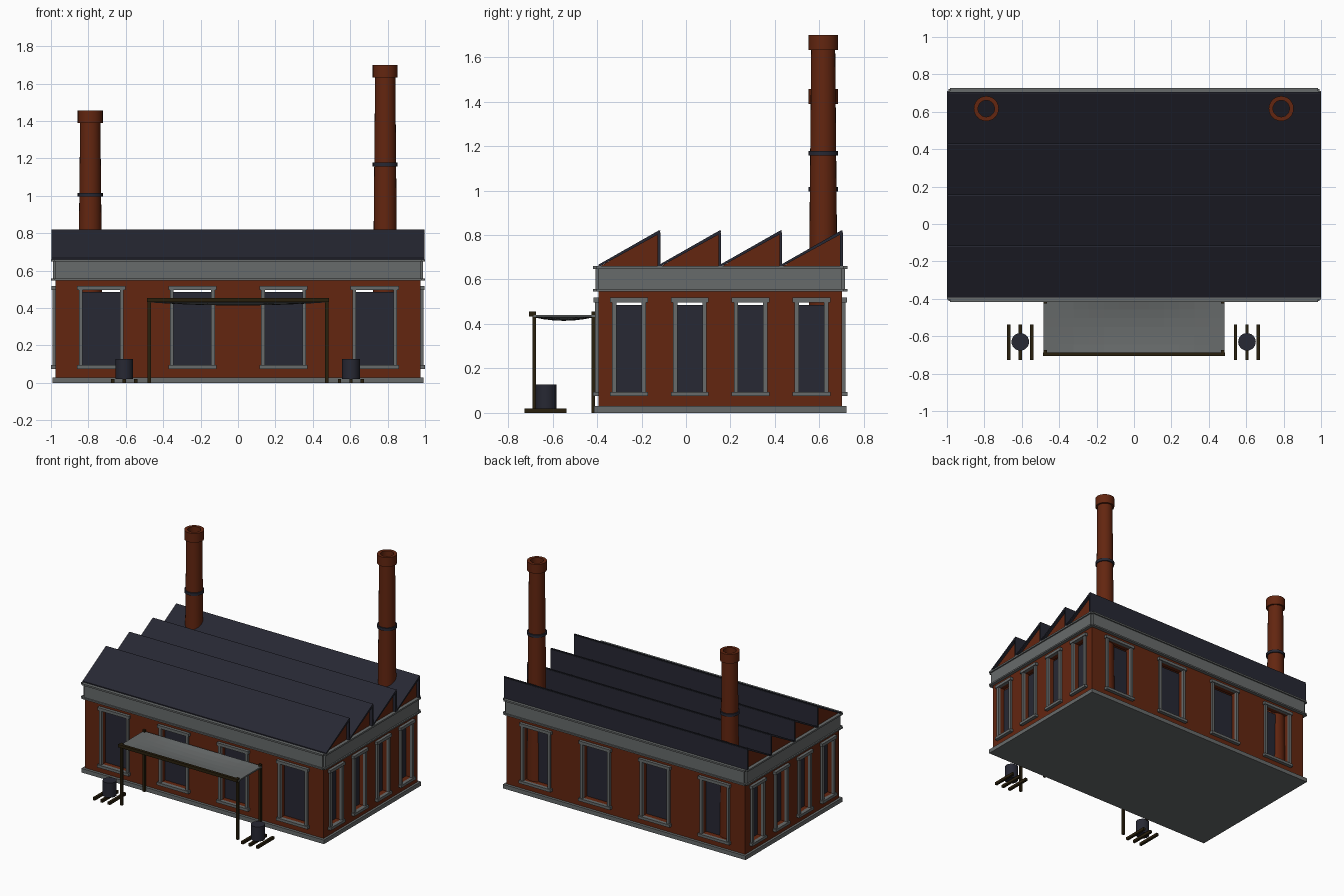
import bpy, bmesh, math
from mathutils import Matrix, Vector

if "Cube" in bpy.data.objects:
    bpy.data.objects.remove(bpy.data.objects["Cube"])


def material(name, rgb):
    m = bpy.data.materials.new(name)
    m.diffuse_color = (*rgb, 1)
    m.use_nodes = True
    m.node_tree.nodes["Principled BSDF"].inputs["Base Color"].default_value = m.diffuse_color
    return m


BRICK = material("red_brick", (0.125, 0.019, 0.005))
STONE = material("grey_stone", (0.135, 0.145, 0.145))
SLATE = material("dark_slate", (0.020, 0.021, 0.033))
WOOD = material("dark_wood", (0.022, 0.014, 0.004))


def finish(name, bm, mat, matrix=None):
    bmesh.ops.recalc_face_normals(bm, faces=bm.faces[:])
    me = bpy.data.meshes.new(name)
    bm.to_mesh(me)
    bm.free()
    ob = bpy.data.objects.new(name, me)
    if mat:
        me.materials.append(mat)
    if matrix:
        ob.matrix_world = matrix
    bpy.context.collection.objects.link(ob)
    return ob


def add_box(bm, lo, hi):
    lo, hi = Vector(lo), Vector(hi)
    m = Matrix.Translation((lo + hi) / 2) @ Matrix.Diagonal((*(hi - lo), 1))
    return bmesh.ops.create_cube(bm, size=1, matrix=m)["verts"]


def boxes(name, mat, ranges, matrix=None):
    bm = bmesh.new()
    for lo, hi in ranges:
        add_box(bm, lo, hi)
    return finish(name, bm, mat, matrix)


def prism(name, mat, profile, half):
    """Extrude a (y, z) profile along x."""
    bm = bmesh.new()
    f = bm.faces.new([bm.verts.new((-half, y, z)) for y, z in profile])
    r = bmesh.ops.extrude_face_region(bm, geom=[f])
    vs = [v for v in r["geom"] if isinstance(v, bmesh.types.BMVert)]
    bmesh.ops.translate(bm, verts=vs, vec=(2 * half, 0, 0))
    return finish(name, bm, mat)


def lathe(name, mat, profile, loc, n=24, closed=True):
    """Revolve an (r, z) profile about z."""
    bm = bmesh.new()
    rings = [[bm.verts.new((r * math.cos(2 * math.pi * i / n), r * math.sin(2 * math.pi * i / n), z))
              for i in range(n)] for r, z in profile]
    pairs = list(zip(rings, rings[1:] + rings[:1])) if closed else list(zip(rings, rings[1:]))
    for a, b in pairs:
        for i in range(n):
            j = (i + 1) % n
            bm.faces.new((a[i], a[j], b[j], b[i]))
    if not closed:
        bm.faces.new(rings[0])
        bm.faces.new(rings[-1])
    ob = finish(name, bm, mat, Matrix.Translation(loc))
    bpy.context.view_layer.objects.active = ob
    ob.select_set(True)
    bpy.ops.object.shade_smooth_by_angle(angle=math.radians(30))
    ob.select_set(False)
    return ob


# Main dimensions
HX, HY, CY = 0.975, 0.547, 0.154
Z0, Z1 = 0.095, 0.498          # window opening heights
XS = [HX * k / 4 for k in (-3, -1, 1, 3)]
YS = [HY * k / 4 for k in (-3, -1, 1, 3)]
WX, WY = 0.102, 0.058          # window half widths, long and short walls
T = 0.04                       # wall thickness

# Hollow brick walls
bm = bmesh.new()
add_box(bm, (-HX, CY - HY, 0.03), (HX, CY + HY, 0.66))
inner = add_box(bm, (-HX + T, CY - HY + T, 0.04), (HX - T, CY + HY - T, 0.65))
inner_faces = {f for v in inner for f in v.link_faces}
me = bpy.data.meshes.new("brick_walls")
bmesh.ops.reverse_faces(bm, faces=list(inner_faces))
bm.to_mesh(me)
bm.free()
me.materials.append(BRICK)
walls = bpy.data.objects.new("brick_walls", me)
bpy.context.collection.objects.link(walls)

# Window openings cut right through
cut_a = boxes("cutter_long", BRICK, [((x - WX, -1, Z0), (x + WX, 1, Z1)) for x in XS])
cut_b = boxes("cutter_short", BRICK, [((-1.2, CY + y - WY, Z0), (1.2, CY + y + WY, Z1)) for y in YS])
bpy.context.view_layer.objects.active = walls
for c in (cut_a, cut_b):
    c.hide_render = True
    mod = walls.modifiers.new("openings", 'BOOLEAN')
    mod.operation, mod.solver, mod.object = 'DIFFERENCE', 'EXACT', c
    bpy.ops.object.modifier_apply(modifier=mod.name)
for c in (cut_a, cut_b):
    bpy.data.objects.remove(c)

# Plinth
boxes("plinth", STONE, [((-HX - 0.017, CY - HY - 0.02, 0), (HX + 0.017, CY + HY + 0.02, 0.03))])

# Window frames, panes and cornice on each side
for k, side in enumerate(("front", "right", "back", "left")):
    m = Matrix.Translation((0, CY, 0)) @ Matrix.Rotation(k * math.pi / 2, 4, 'Z')
    dist, half, us, w = (HY, HX, XS, WX) if k % 2 == 0 else (HX, HY, YS, WY)
    d = -dist
    frames, panes = [], []
    for u in us:
        for s in (-1, 1):
            a, b = sorted((u + s * (w - 0.002), u + s * (w + 0.018)))
            frames.append(((a, d - 0.016, Z0), (b, d + 0.004, Z1)))
        frames.append(((u - w - 0.027, d - 0.022, Z1 - 0.002), (u + w + 0.027, d + 0.004, 0.518)))
        frames.append(((u - w - 0.027, d - 0.025, 0.075), (u + w + 0.027, d + 0.004, Z0)))
        panes.append(((u - w, d + 0.036, Z0), (u + w, d + 0.044, 0.486)))
    boxes(side + "_window_frames", STONE, frames, m)
    boxes(side + "_window_panes", SLATE, panes, m)
    boxes(side + "_cornice", STONE, [
        ((-half, d - 0.015, 0.552), (half, d, 0.652)),
        ((-half - 0.01, d - 0.025, 0.648), (half + 0.01, d, 0.66)),
        ((-half - 0.01, d - 0.025, 0.547), (half + 0.01, d, 0.558))], m)

# Sawtooth roof: brick gables with slate slopes and upright backs
P = 2 * HY / 4
for i in range(4):
    y0 = CY - HY + i * P
    y1 = y0 + P
    prism(f"roof_tooth_{i + 1}", BRICK, [(y0, 0.655), (y1 - 0.004, 0.655), (y1 - 0.004, 0.808)], HX)
    prism(f"roof_slope_{i + 1}", SLATE,
          [(y0, 0.656), (y1, 0.806), (y1 + 0.004, 0.82), (y1 - 0.004, 0.82), (y0, 0.667)], 0.996)
    boxes(f"roof_upright_{i + 1}", SLATE, [((-0.996, y1 - 0.008, 0.66), (0.996, y1 + 0.004, 0.812))])

# Chimneys: tapered hollow shaft, cap and band
for name, x, top, band in (("right", 0.787, 1.70, 1.168), ("left", -0.79, 1.457, 1.006)):
    loc = (x, 0.617, 0)
    lathe(name + "_chimney_shaft", BRICK,
          [(0.069, 0.03), (0.054, top - 0.06), (0.044, top - 0.06), (0.044, 0.03)], loc)
    lathe(name + "_chimney_cap", BRICK,
          [(0.067, top - 0.068), (0.067, top), (0.044, top), (0.044, top - 0.068)], loc)
    lathe(name + "_chimney_band", SLATE,
          [(0.067, band - 0.01), (0.067, band + 0.01), (0.05, band + 0.01), (0.05, band - 0.01)], loc)

# Canopy: sagging sheet on posts with a front beam
bm = bmesh.new()
bmesh.ops.create_grid(bm, x_segments=12, y_segments=6, size=1)
for v in bm.verts:
    sag = 0.017 * (1 - v.co.x ** 2) * (1 - v.co.y ** 2)
    v.co = Vector((v.co.x * 0.485, -0.55 + v.co.y * 0.14, 0.441 - sag))
r = bmesh.ops.extrude_face_region(bm, geom=bm.faces[:])
bmesh.ops.translate(bm, verts=[v for v in r["geom"] if isinstance(v, bmesh.types.BMVert)], vec=(0, 0, -0.01))
finish("canopy_sheet", bm, STONE)
boxes("canopy_posts", WOOD, [((s * 0.474 - 0.009, y - 0.008, 0), (s * 0.474 + 0.009, y + 0.008, 0.455))
                             for s in (-1, 1) for y in (-0.682, -0.418)])
boxes("canopy_beam", WOOD, [((-0.486, -0.706, 0.433), (0.486, -0.686, 0.455))])

# Barrels on slatted pallets
for name, x in (("left", -0.608), ("right", 0.604)):
    boxes(name + "_pallet", WOOD, [((x + o - 0.009, -0.727, 0), (x + o + 0.009, -0.538, 0.02))
                                   for o in (-0.061, 0, 0.061)])
    lathe(name + "_barrel", SLATE, [(0.047, 0.02), (0.047, 0.128)], (x, -0.63, 0), closed=False)
